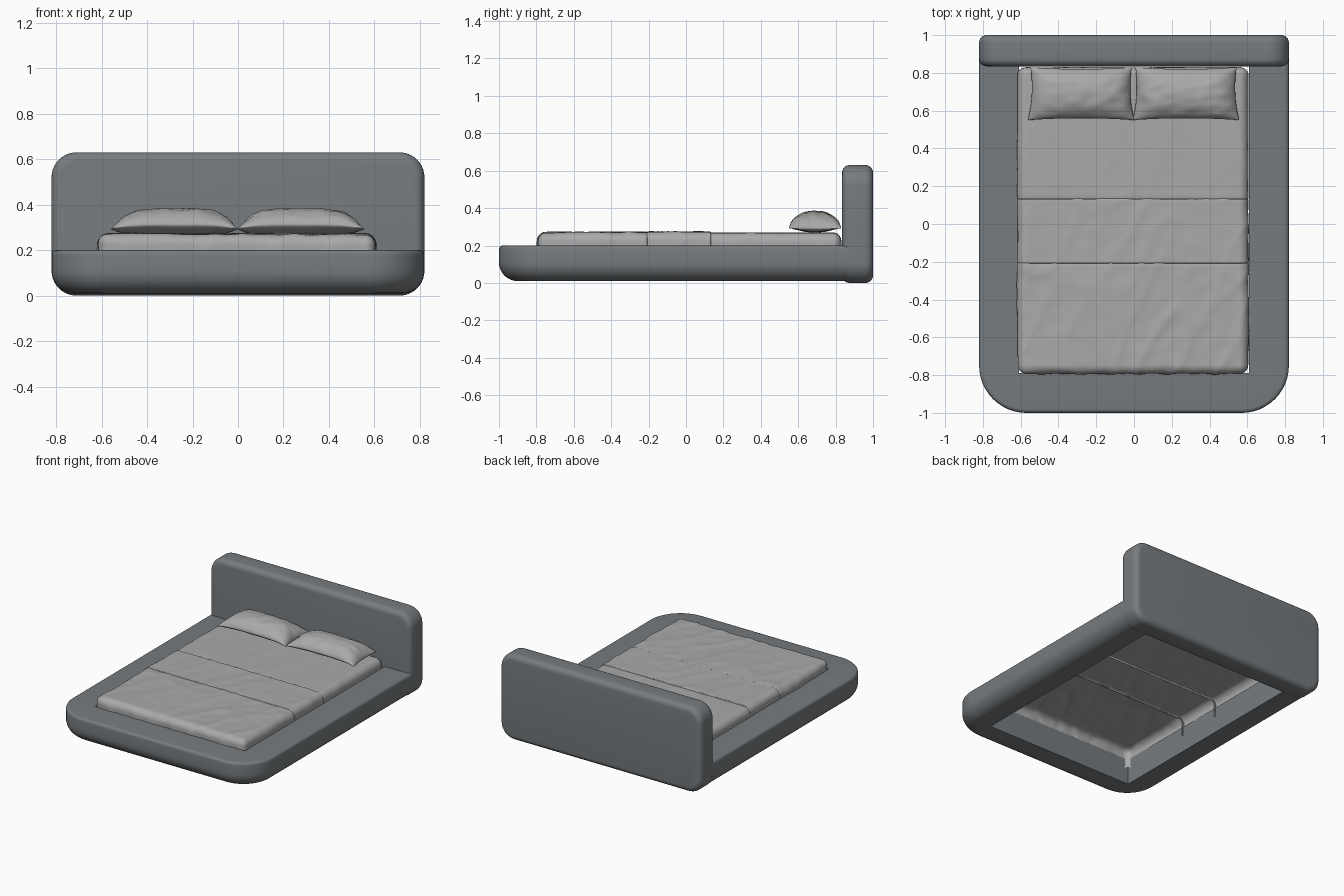
import bpy, bmesh, math
from mathutils import Vector, noise

if "Cube" in bpy.data.objects:
    bpy.data.objects.remove(bpy.data.objects["Cube"])


def material(name, rgb):
    m = bpy.data.materials.new(name)
    m.diffuse_color = (*rgb, 1)
    m.use_nodes = True
    m.node_tree.nodes["Principled BSDF"].inputs["Base Color"].default_value = m.diffuse_color
    return m


UPHOLSTERY = material("slate upholstery", (0.185, 0.2, 0.212))
LINEN = material("grey linen", (0.40, 0.40, 0.40))


def finish(bm, name, mat, angle=35):
    bmesh.ops.remove_doubles(bm, verts=bm.verts, dist=1e-5)
    bmesh.ops.recalc_face_normals(bm, faces=bm.faces)
    me = bpy.data.meshes.new(name)
    bm.to_mesh(me)
    bm.free()
    me.shade_smooth()
    me.set_sharp_from_angle(angle=math.radians(angle))
    me.materials.append(mat)
    ob = bpy.data.objects.new(name, me)
    bpy.context.collection.objects.link(ob)
    return ob


def loft(name, rings, mat):
    """Skin closed rings of points and cap both ends."""
    bm = bmesh.new()
    vs = [[bm.verts.new(p) for p in r] for r in rings]
    n = len(vs[0])
    for a, b in zip(vs, vs[1:]):
        for i in range(n):
            j = (i + 1) % n
            bm.faces.new((a[i], a[j], b[j], b[i]))
    bm.faces.new(vs[0])
    bm.faces.new(vs[-1])
    return finish(bm, name, mat)


def arc(cx, cy, rx, ry, a0, a1, n=8):
    return [(cx + rx * math.cos(math.radians(a0 + (a1 - a0) * i / n)),
             cy + ry * math.sin(math.radians(a0 + (a1 - a0) * i / n))) for i in range(n + 1)]


# Headboard: rounded rectangle slab with soft front and back edges
def headboard_ring(y, inset):
    r, hx, z0, z1 = 0.11 - inset, 0.82 - inset, inset, 0.63 - inset
    pts = []
    for cx, cz, a in ((hx - r, z1 - r, 0), (-hx + r, z1 - r, 90),
                      (-hx + r, z0 + r, 180), (hx - r, z0 + r, 270)):
        pts += arc(cx, cz, r, r, a, a + 90, 10)
    return [(x, y, z) for x, z in pts]


E = 0.04
steps = [math.radians(15 * i) for i in range(7)]
rings = [headboard_ring(0.835 + E * (1 - math.sin(a)), E * (1 - math.cos(a))) for a in reversed(steps)]
rings += [headboard_ring(1.0 - E * (1 - math.sin(a)), E * (1 - math.cos(a))) for a in steps]
loft("headboard", rings, UPHOLSTERY)

# Bed frame: one cushion profile swept in a U around the mattress opening
W = 0.21
profile = [(W, 0.2)] + arc(0.02, 0.18, 0.02, 0.02, 90, 180, 5)
profile += arc(0.1, 0.11, 0.1, 0.1, 180, 270, 10) + [(W, 0.01)]
stations = [(0.57, 0.87, 0)] + [(0.57, -0.75, -7.5 * i) for i in range(13)]
stations += [(-0.57, -0.75, -90 - 7.5 * i) for i in range(13)] + [(-0.57, 0.87, -180)]
rings = []
for cx, cy, ang in stations:
    n = Vector((math.cos(math.radians(ang)), math.sin(math.radians(ang))))
    ring = []
    for d, z in profile:
        k = 0.25 - d
        if d == W:  # square inner corners
            k /= max(abs(n.x), abs(n.y))
        ring.append((cx + n.x * k, cy + n.y * k, z))
    rings.append(ring)
loft("bed_frame", rings, UPHOLSTERY)


# Bedding: hollow rounded-box shells, open underneath
def ticks(lo, hi, r_lo, r_hi, n):
    t = [math.tan(math.radians(9 * i)) for i in range(6)]
    a, b = lo + r_lo, hi - r_hi
    return ([a - r_lo * v for v in reversed(t)]
            + [a + (b - a) * i / n for i in range(1, n)] + [b + r_hi * v for v in t])


def fold(p, amp):
    """Diagonal cloth creases."""
    q = Vector((p.x * 5 - p.y * 2.5, p.y * 1.6 + p.x, p.z * 4))
    ridge = 1 - 2 * abs(noise.noise(q))
    return amp * (ridge ** 3 - 0.5 + 0.5 * noise.noise(p * 14))


def cover(name, y0, y1, top, r0, r1, amp):
    lo, hi = Vector((-0.618, y0, 0.13)), Vector((0.606, y1, top))
    rx = rz = 0.05
    X = ticks(lo.x, hi.x, rx, rx, 60)
    Y = ticks(y0, y1, r0, r1, 30)
    Z = [lo.z + (top - rz - lo.z) * i / 5 for i in range(5)]
    Z += [top - rz + rz * math.tan(math.radians(9 * i)) for i in range(6)]
    bm = bmesh.new()

    def place(q):
        ry = r0 if q.y < (y0 + y1) / 2 else r1
        c = Vector((min(max(q.x, lo.x + rx), hi.x - rx),
                    min(max(q.y, y0 + r0), y1 - r1), min(q.z, top - rz)))
        d = q - c
        n = Vector((d.x / rx, d.y / ry, d.z / rz)).normalized()
        p = c + Vector((n.x * rx, n.y * ry, n.z * rz))
        return p + n * fold(p, amp)

    def patch(us, vs, f):
        g = [[bm.verts.new(place(Vector(f(u, v)))) for v in vs] for u in us]
        for i in range(len(us) - 1):
            for j in range(len(vs) - 1):
                bm.faces.new((g[i][j], g[i + 1][j], g[i + 1][j + 1], g[i][j + 1]))

    patch(X, Y, lambda u, v: (u, v, top))
    for x in (lo.x, hi.x):
        patch(Y, Z, lambda u, v: (x, u, v))
    for y, r in ((y0, r0), (y1, r1)):
        if r > 0.02:  # outer ends hang down, seams only turn under
            patch(X, Z, lambda u, v: (u, y, v))
    return finish(bm, name, LINEN, 50)


cover("bed_sheet", 0.125, 0.83, 0.268, 0.01, 0.04, 0.002)
cover("folded_blanket", -0.215, 0.14, 0.274, 0.012, 0.012, 0.004)
cover("foot_blanket", -0.795, -0.2, 0.271, 0.05, 0.01, 0.006)


# Pillows: pinched cushions with pointed corners
def pillow(name, cx, seed):
    bm = bmesh.new()
    N, M = 44, 32
    for side, h in ((1, 0.072), (-1, 0.042)):
        g = []
        for i in range(N + 1):
            u = math.sin(math.pi * (i / N - 0.5))
            row = []
            for j in range(M + 1):
                v = math.sin(math.pi * (j / M - 0.5))
                x = 0.275 * u * (1 - 0.05 * (1 - v * v)) * (1 - 0.025 * v)
                y = 0.14 * v * (1 - 0.07 * (1 - u * u))
                f = max(0, (1 - u ** 4) * (1 - v * v)) ** 0.6
                wr = 0.012 * noise.noise(Vector((x * 14 + seed, y * 22, side))) * min(1, 2 * f)
                z = 0.312 - 0.02 * u ** 4 + side * (h * f) + wr * (0.6 if side > 0 else 0.2)
                row.append(bm.verts.new((cx + x, 0.69 + y, z)))
            g.append(row)
        for i in range(N):
            for j in range(M):
                bm.faces.new((g[i][j], g[i + 1][j], g[i + 1][j + 1], g[i][j + 1]))
    finish(bm, name, LINEN, 60)


pillow("left_pillow", -0.28, 3.1)
pillow("right_pillow", 0.275, 8.7)
